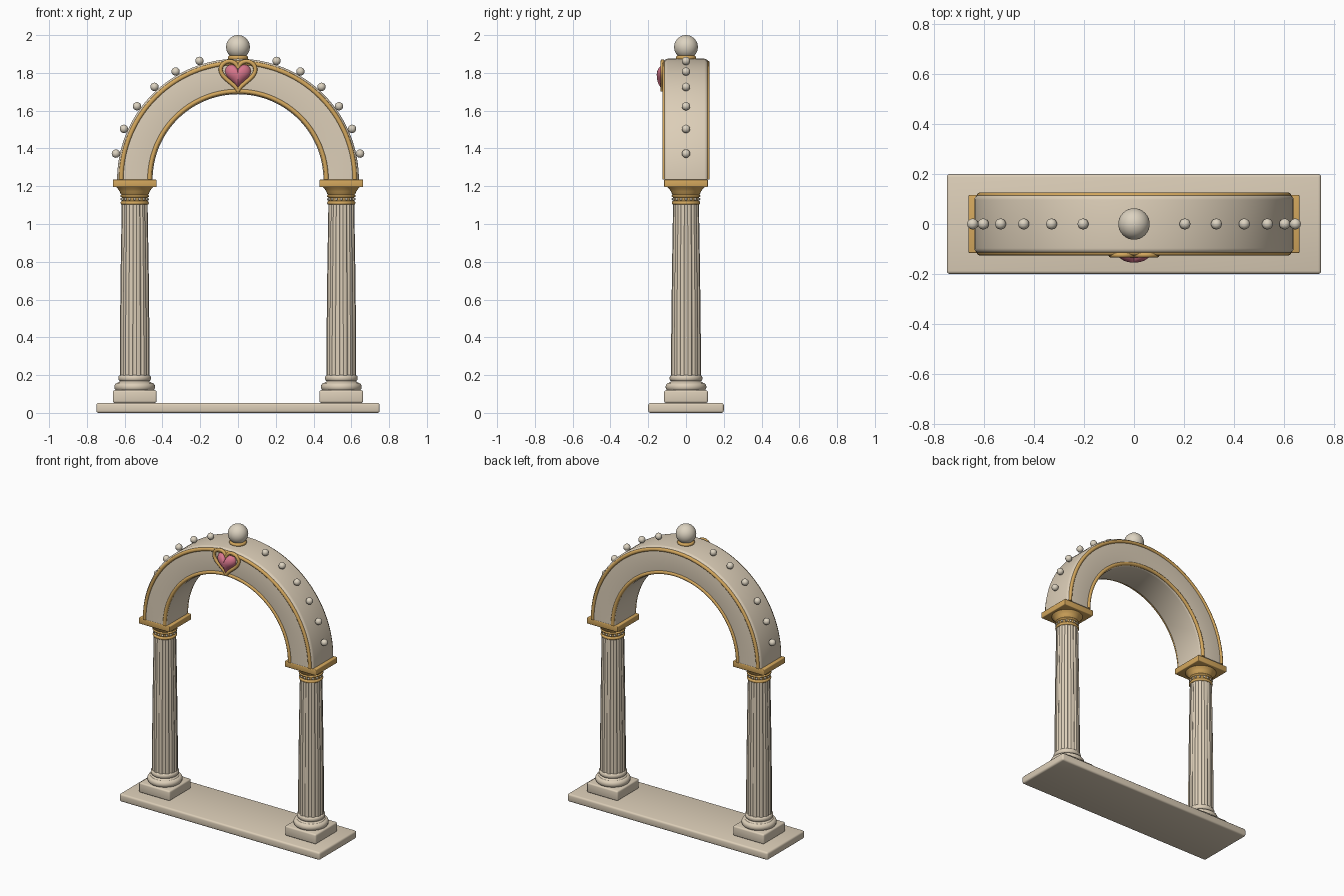
import bpy, bmesh
from math import sin, cos, pi, radians
from mathutils import Matrix, Vector

if "Cube" in bpy.data.objects:
    bpy.data.objects.remove(bpy.data.objects["Cube"])


def material(name, rgb):
    m = bpy.data.materials.new(name)
    m.use_nodes = True
    m.diffuse_color = (*rgb, 1)
    m.node_tree.nodes["Principled BSDF"].inputs["Base Color"].default_value = (*rgb, 1)
    return m


STONE = material("cream stone", (0.72, 0.62, 0.48))
GOLD = material("warm gold", (0.66, 0.39, 0.11))
PEARL = material("pearl", (0.72, 0.65, 0.53))
ROSE = material("rose pink", (0.68, 0.18, 0.26))

SPRING = 1.235      # height where the arch starts
COLUMN_X = 0.547


def finish(name, bm, mat, smooth=40):
    bmesh.ops.recalc_face_normals(bm, faces=bm.faces)
    mesh = bpy.data.meshes.new(name)
    bm.to_mesh(mesh)
    bm.free()
    mesh.materials.append(mat)
    ob = bpy.data.objects.new(name, mesh)
    bpy.context.collection.objects.link(ob)
    bpy.ops.object.select_all(action="DESELECT")
    ob.select_set(True)
    bpy.context.view_layer.objects.active = ob
    bpy.ops.object.shade_smooth_by_angle(angle=radians(smooth))
    return ob


def loft(bm, rings, close=False, caps=True):
    """Skin a list of closed point rings."""
    loops = [[bm.verts.new(p) for p in ring] for ring in rings]
    n = len(loops[0])
    pairs = list(zip(loops, loops[1:])) + ([(loops[-1], loops[0])] if close else [])
    for a, b in pairs:
        for i in range(n):
            j = (i + 1) % n
            bm.faces.new((a[i], a[j], b[j], b[i]))
    if caps and not close:
        bm.faces.new(loops[0])
        bm.faces.new(loops[-1])


def block(name, size, centre, mat, bevel):
    bm = bmesh.new()
    bmesh.ops.create_cube(bm, size=1, matrix=Matrix.Translation(centre) @ Matrix.Diagonal((*size, 1)))
    bmesh.ops.bevel(bm, geom=bm.edges[:], offset=bevel, segments=3, profile=0.5, affect="EDGES")
    return finish(name, bm, mat)


def lathe(name, profile, x, mat, flutes=0, depth=0, steps=48):
    """Turn (radius, z) points round a vertical axis, with optional flutes."""
    bm = bmesh.new()
    rings = []
    for r, z in profile:
        ring = []
        for i in range(steps):
            a = 2 * pi * i / steps
            q = r - depth * max(0, cos(flutes * a)) if flutes else r
            ring.append((x + q * cos(a), q * sin(a), z))
        rings.append(ring)
    loft(bm, rings)
    return finish(name, bm, mat)


def bulge(r, z, h, out, n=8):
    """Half-round moulding profile."""
    return [(r + out * sin(pi * i / n), z + h * (1 - cos(pi * i / n)) / 2) for i in range(n + 1)]


def arch_sweep(name, section, mat, steps=64):
    """Sweep a closed (radius, y) section along the half circle."""
    bm = bmesh.new()
    loft(bm, [[(r * cos(pi * k / steps), y, SPRING + r * sin(pi * k / steps)) for r, y in section]
              for k in range(steps + 1)])
    return finish(name, bm, mat)


def balls(name, points, radius, mat, detail=16):
    bm = bmesh.new()
    for p in points:
        bmesh.ops.create_uvsphere(bm, u_segments=detail, v_segments=detail // 2 + 2,
                                  radius=radius, matrix=Matrix.Translation(p))
    return finish(name, bm, mat, 80)


def heart(t, sx, sz, z):
    return Vector((16 * sx * sin(t) ** 3, 0,
                   z + sz * (13 * cos(t) - 5 * cos(2 * t) - 2 * cos(3 * t) - cos(4 * t))))


# Floor slab
block("floor_slab", (1.5, 0.4, 0.053), (0, 0, 0.0265), STONE, 0.012)

# Columns
for side, x in (("left", COLUMN_X), ("right", -COLUMN_X)):
    block(side + "_plinth", (0.232, 0.232, 0.067), (x, 0, 0.0865), STONE, 0.01)
    lathe(side + "_column_base",
          bulge(0.088, 0.115, 0.045, 0.02) + [(0.086, 0.163)] + bulge(0.076, 0.168, 0.032, 0.011),
          x, STONE)
    lathe(side + "_shaft", [(0.079, 0.19), (0.079, 0.4), (0.075, 0.75), (0.069, 1.11)],
          x, STONE, flutes=12, depth=0.006, steps=96)
    lathe(side + "_capital",
          bulge(0.066, 1.102, 0.02, 0.009) + [(0.068, 1.125), (0.068, 1.14)]
          + bulge(0.07, 1.142, 0.012, 0.006)
          + [(0.074, 1.158), (0.079, 1.172), (0.088, 1.185), (0.1, 1.198)], x, GOLD)
    balls(side + "_capital_beads",
          [(x + 0.069 * cos(pi * i / 8), 0.069 * sin(pi * i / 8), 1.132) for i in range(16)],
          0.007, PEARL, 10)
    block(side + "_abacus", (0.232, 0.232, 0.04), (x, 0, 1.215), GOLD, 0.005)

# Arch body with rounded edges
R_IN, R_OUT, HALF, ROUND = 0.452, 0.64, 0.117, 0.02
section = []
for cr, cy, start in ((R_OUT - ROUND, HALF - ROUND, 0), (R_IN + ROUND, HALF - ROUND, 1),
                      (R_IN + ROUND, ROUND - HALF, 2), (R_OUT - ROUND, ROUND - HALF, 3)):
    for i in range(5):
        a = pi / 2 * (start + i / 4)
        section.append((cr + ROUND * cos(a), cy + ROUND * sin(a)))
arch_sweep("arch", section, STONE)

# Gold trims on both faces
for face, y in (("front", -0.114), ("back", 0.114)):
    for edge, r in (("outer", 0.618), ("inner", 0.468)):
        arch_sweep(f"{face}_{edge}_trim",
                   [(r + 0.012 * cos(pi * i / 5), y + 0.012 * sin(pi * i / 5)) for i in range(10)], GOLD)

# Pearls along the crown of the arch
angles = [radians(12 * k) for k in range(1, 15) if k not in (7, 8)]
balls("arch_pearls", [(0.661 * cos(a), 0, SPRING + 0.661 * sin(a)) for a in angles], 0.022, PEARL)

# Finial
lathe("finial_collar", bulge(0.042, 1.868, 0.024, 0.012), 0, GOLD)
balls("finial_ball", [(0, 0, 1.937)], 0.063, PEARL, 32)

# Heart gem, domed toward the front
N = 64
ts = [2 * pi * i / N for i in range(N)]
bm = bmesh.new()
mid = Vector((0, 0, 1.79))
rings = [[mid + (heart(t, 0.0043, 0.0046, 1.79) - mid) * cos(b) + Vector((0, -0.112 - 0.043 * sin(b), 0))
          for t in ts] for b in [pi / 2 * k / 8.2 for k in range(9)]]
loft(bm, rings)
finish("heart_gem", bm, ROSE, 60)

# Gold heart frame
bm = bmesh.new()
rings = []
for i in range(N):
    t = 2 * pi * (i + 0.5) / N
    p = heart(t, 0.00575, 0.0055, 1.796)
    d = (heart(t + 0.01, 0.00575, 0.0055, 1.796) - heart(t - 0.01, 0.00575, 0.0055, 1.796)).normalized()
    out = Vector((d.z, 0, -d.x))
    rings.append([p + out * 0.011 * cos(pi * k / 4) + Vector((0, -0.124 + 0.011 * sin(pi * k / 4), 0))
                  for k in range(8)])
loft(bm, rings, close=True)
finish("heart_frame", bm, GOLD, 60)
